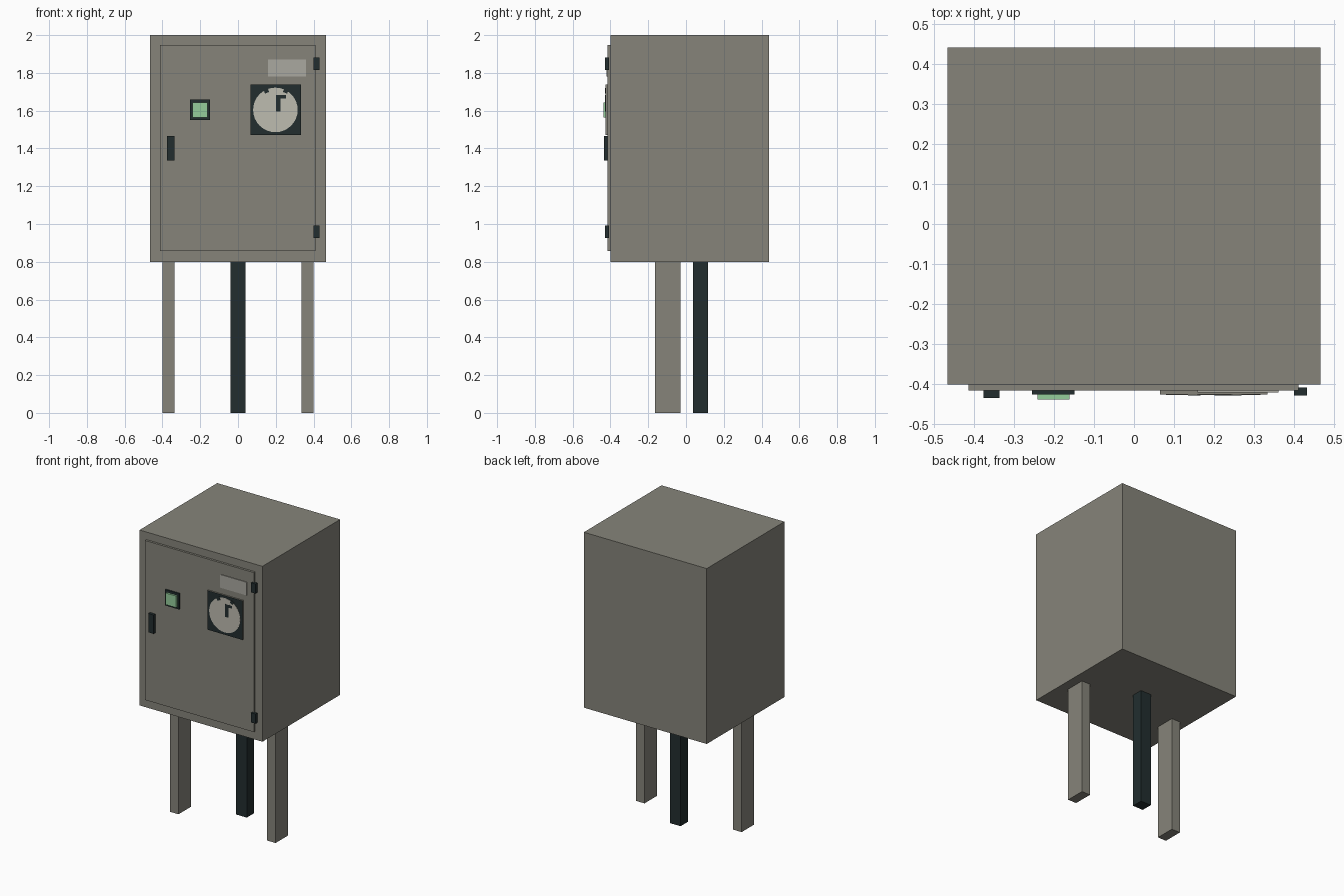
import bpy, bmesh
from math import radians
from mathutils import Matrix

cube = bpy.data.objects.get("Cube")
if cube:
    bpy.data.objects.remove(cube, do_unlink=True)


def material(name, r, g, b):
    m = bpy.data.materials.new(name)
    m.use_nodes = True
    m.diffuse_color = (r, g, b, 1)
    m.node_tree.nodes["Principled BSDF"].inputs["Base Color"].default_value = (r, g, b, 1)
    return m


GREY = material("warm grey paint", 0.238, 0.231, 0.195)
BLACK = material("blue black", 0.016, 0.027, 0.028)
GREEN = material("display green", 0.30, 0.61, 0.33)
PALE = material("dial cream", 0.515, 0.503, 0.434)
LABEL = material("label grey", 0.402, 0.392, 0.352)


def finish(name, bm, *mats):
    me = bpy.data.meshes.new(name)
    bm.to_mesh(me)
    bm.free()
    for m in mats:
        me.materials.append(m)
    ob = bpy.data.objects.new(name, me)
    bpy.context.collection.objects.link(ob)
    return ob


def box(name, mat, x, y, z, tilt=0):
    """Box spanning the given ranges, optionally tilted about y."""
    size = [b - a for a, b in (x, y, z)]
    centre = [(a + b) / 2 for a, b in (x, y, z)]
    bm = bmesh.new()
    bmesh.ops.create_cube(bm, size=1, matrix=Matrix.Translation(centre)
                          @ Matrix.Rotation(radians(tilt), 4, 'Y')
                          @ Matrix.Diagonal((*size, 1)))
    return finish(name, bm, mat)


# Cabinet and door
FACE, DOOR = -0.40, -0.415
box("cabinet", GREY, (-0.465, 0.465), (FACE, 0.44), (0.80, 2.0))
box("door", GREY, (-0.413, 0.41), (DOOR, FACE), (0.857, 1.948))

# Side legs and the dark rear conduit
for side, sign in (("left", 1), ("right", -1)):
    box(side + "_leg", GREY, sorted((sign * 0.335, sign * 0.40)), (-0.165, -0.03), (0, 0.80))
box("cable_conduit", BLACK, (-0.04, 0.04), (0.038, 0.116), (0, 0.80))

# Hinges and handle
for name, z in (("upper_hinge", 1.848), ("lower_hinge", 0.958)):
    box(name, BLACK, (0.399, 0.432), (-0.428, -0.408), (z - 0.033, z + 0.033))
box("door_handle", BLACK, (-0.375, -0.335), (-0.434, DOOR), (1.337, 1.466))

# Small display
box("display_frame", BLACK, (-0.254, -0.148), (-0.425, DOOR), (1.55, 1.658))
box("display_screen", GREEN, (-0.241, -0.161), (-0.438, -0.425), (1.564, 1.643))

# Label plate
box("label_plate", LABEL, (0.158, 0.36), (-0.42, DOOR), (1.78, 1.87))

# Meter housing with a black front
housing = box("meter_housing", GREY, (0.065, 0.333), (-0.425, DOOR), (1.47, 1.738))
housing.data.materials.append(BLACK)
for p in housing.data.polygons:
    if p.normal.y < -0.9:
        p.material_index = 1

# Round dial face
bm = bmesh.new()
bmesh.ops.create_cone(bm, cap_ends=True, segments=32, radius1=0.118, radius2=0.118, depth=0.002,
                      matrix=Matrix.Translation((0.198, -0.4255, 1.604))
                      @ Matrix.Rotation(radians(90), 4, 'X'))
finish("dial_face", bm, PALE)

# Dial hand, its flag and the scale marks near the top
hand_y = (-0.4275, -0.426)
box("dial_hand", BLACK, (0.201, 0.226), hand_y, (1.595, 1.682))
box("dial_hand_tip", BLACK, (0.22, 0.255), hand_y, (1.664, 1.682))
for i, (x, tilt) in enumerate(((0.15, -22), (0.253, 22))):
    box(f"dial_mark_{i + 1}", BLACK, (x - 0.012, x + 0.012), hand_y, (1.694, 1.716), tilt)
